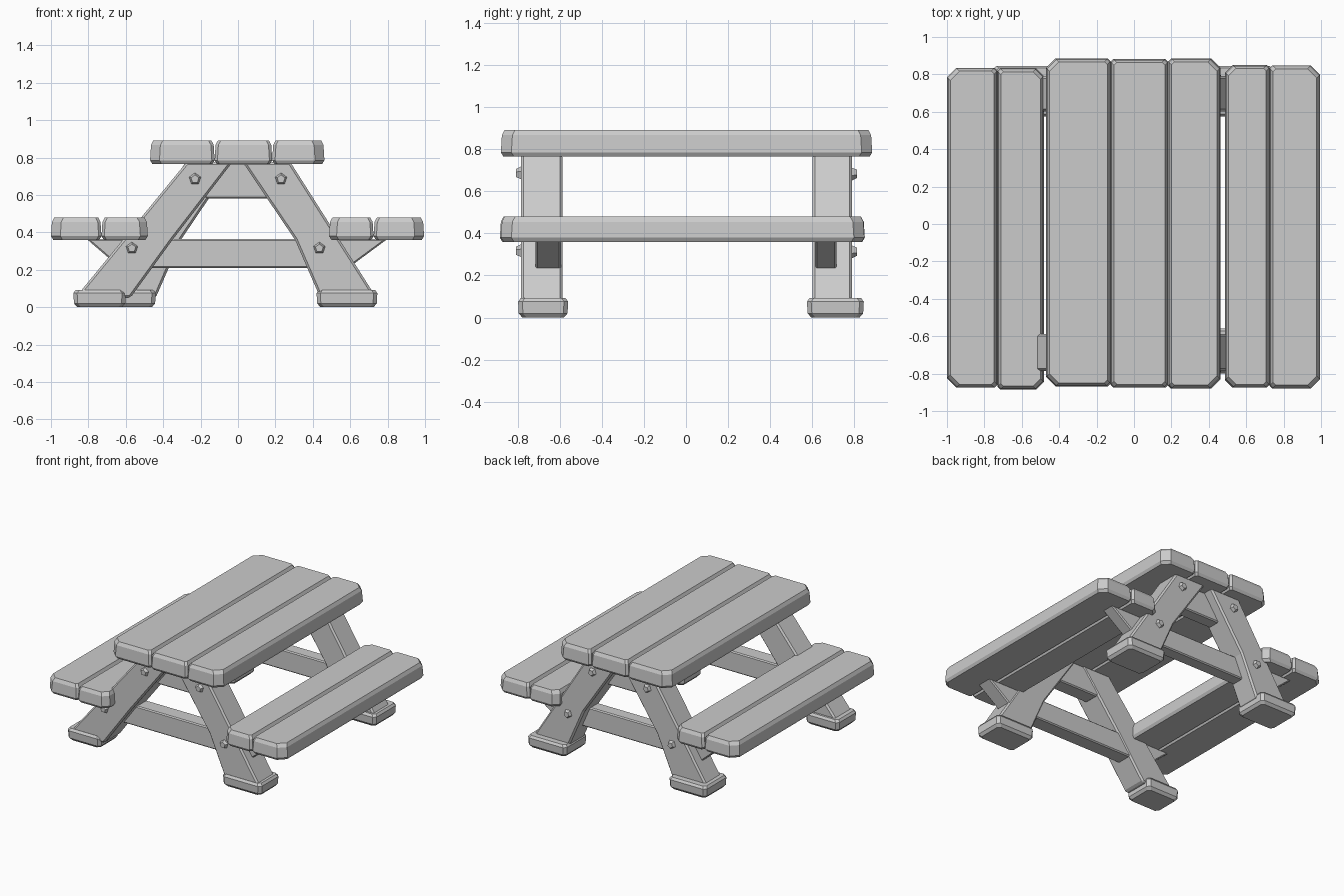
import bpy, bmesh, math
from mathutils import Matrix

if "Cube" in bpy.data.objects:
    bpy.data.objects.remove(bpy.data.objects["Cube"])

wood = bpy.data.materials.new("grey wood")
wood.diffuse_color = (0.6, 0.6, 0.6, 1)
wood.use_nodes = True
wood.node_tree.nodes["Principled BSDF"].inputs["Base Color"].default_value = wood.diffuse_color


def finish(name, bm, bevel=0):
    bmesh.ops.recalc_face_normals(bm, faces=bm.faces)
    me = bpy.data.meshes.new(name)
    bm.to_mesh(me)
    bm.free()
    me.materials.append(wood)
    ob = bpy.data.objects.new(name, me)
    bpy.context.collection.objects.link(ob)
    if bevel:
        mod = ob.modifiers.new("worn edges", 'BEVEL')
        mod.width = bevel
        mod.segments = 1
    return ob


def loft(name, rings, bevel=0):
    """Skin a stack of matching rings and cap both ends."""
    bm = bmesh.new()
    loops = [[bm.verts.new(p) for p in r] for r in rings]
    n = len(loops[0])
    for a, b in zip(loops, loops[1:]):
        for i in range(n):
            j = (i + 1) % n
            bm.faces.new((a[i], a[j], b[j], b[i]))
    bm.faces.new(loops[0])
    bm.faces.new(loops[-1])
    return finish(name, bm, bevel)


def board(name, x0, x1, y0, y1, levels, left=0.02, right=0.02):
    """Board with cut corners; levels are (height, inset) pairs."""
    rings = []
    for z, d in levels:
        a, b, c, e = x0 + d, x1 - d, y0 + d, y1 - d
        rings.append([(a + left, c, z), (b - right, c, z), (b, c + right, z), (b, e - right, z),
                      (b - right, e, z), (a + left, e, z), (a, e - left, z), (a, c + left, z)])
    return loft(name, rings)


def prism(name, profile, y0, y1, bevel=0.012):
    """Front-view outline pushed through the depth range."""
    return loft(name, [[(x, y, z) for x, z in profile] for y in (y0, y1)], bevel)


def plank_levels(z0, z1):
    return [(z0, 0.012), (z0 + 0.02, 0), (z1 - 0.025, 0.005), (z1, 0.018)]


# Table top planks and seat planks
TOP, SEAT = plank_levels(0.765, 0.892), plank_levels(0.36, 0.48)
planks = [
    ("table_plank_left", -0.47, -0.125, -0.868, 0.885, TOP, 0.05, 0.015),
    ("table_plank_middle", -0.125, 0.183, -0.875, 0.882, TOP, 0.015, 0.015),
    ("table_plank_right", 0.183, 0.462, -0.88, 0.885, TOP, 0.015, 0.05),
    ("left_seat_plank_outer", -1.0, -0.73, -0.875, 0.835, SEAT, 0.05, 0.015),
    ("left_seat_plank_inner", -0.73, -0.482, -0.885, 0.832, SEAT, 0.015, 0.04),
    ("right_seat_plank_inner", 0.487, 0.725, -0.875, 0.85, SEAT, 0.04, 0.015),
    ("right_seat_plank_outer", 0.725, 0.995, -0.88, 0.848, SEAT, 0.015, 0.05),
]
for p in planks:
    board(*p)

# Legs: foot outer, foot inner, knee inner, top inner, top outer; the front left one splays wider
NORMAL = (0.74, 0.44, 0.305, 0.025, 0.28)
SPLAYED = (0.87, 0.575, 0.35, 0.03, 0.275)
legs = [("front_left", -1, -1, SPLAYED, (0.88, 0.60)), ("front_right", 1, -1, NORMAL, (0.745, 0.42)),
        ("back_left", -1, 1, NORMAL, (0.755, 0.44)), ("back_right", 1, 1, NORMAL, (0.745, 0.42))]
FOOT = [(0.0, 0.02), (0.02, 0.003), (0.075, 0.0), (0.092, 0.012)]
for name, sx, sy, (fo, fi, knee, ti, to), (bo, bi) in legs:
    outline = [(fo, 0.05), (fi, 0.05), (knee, 0.36), (ti, 0.775), (to, 0.775)]
    ya, yb = (-0.785, -0.588) if sy < 0 else (0.602, 0.79)
    prism(name + "_leg", [(sx * x, z) for x, z in outline], ya, yb)
    fa, fb = (-0.798, -0.56) if sy < 0 else (0.575, 0.845)
    xa, xb = sorted((sx * bo, sx * bi))
    board(name + "_foot", xa, xb, fa, fb, FOOT)
    # Two faceted pegs on the outside of each leg
    face = ya if sy < 0 else yb
    for label, px, pz in (("upper", 0.23, 0.685), ("lower", (fo + fi) / 2 - 0.155, 0.315)):
        bm = bmesh.new()
        bmesh.ops.create_cone(bm, cap_ends=True, segments=5, radius1=0.042, radius2=0.022,
                              depth=0.04)
        turn = Matrix.Rotation(math.radians(-90 * sy), 4, 'X')
        bmesh.ops.transform(bm, verts=bm.verts,
                            matrix=Matrix.Translation((sx * px, face + sy * 0.002, pz)) @ turn)
        finish(f"{name}_{label}_peg", bm)

# Cross beams that carry the seats, and blocks under the table top
beam = [(-0.81, 0.365), (-0.63, 0.21), (0.59, 0.21), (0.80, 0.365)]
block = [(-0.27, 0.77), (-0.17, 0.58), (0.18, 0.58), (0.27, 0.77)]
for side, ya, yb in (("front", -0.715, -0.595), ("back", 0.615, 0.715)):
    prism(side + "_cross_beam", beam, ya, yb, 0.008)
    prism(side + "_top_block", block, ya, yb, 0.008)
